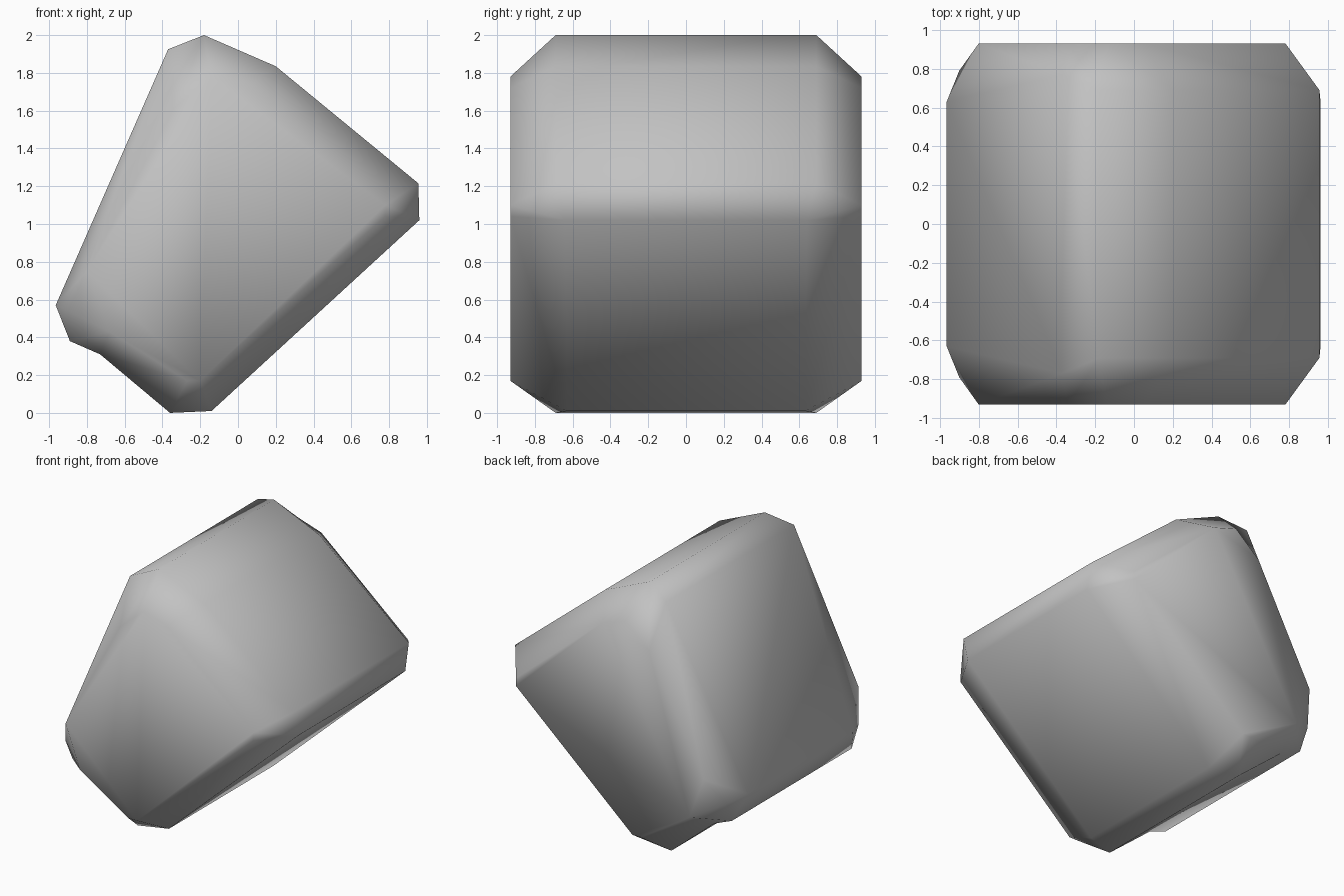
import bpy
import bmesh

default_cube = bpy.data.objects.get("Cube")
if default_cube:
    bpy.data.objects.remove(default_cube, do_unlink=True)

# Plain grey stone
stone = bpy.data.materials.new("stone grey")
stone.use_nodes = True
grey = (0.54, 0.54, 0.54, 1)
stone.diffuse_color = grey
bsdf = stone.node_tree.nodes["Principled BSDF"]
bsdf.inputs["Base Color"].default_value = grey
bsdf.inputs["Roughness"].default_value = 0.9

# Each corner: outline (x, z) and its half depth, then end (x, z) and its half depth
FLAT = 0.93
KNOB = 8
corners = [
    ((-0.36, 0.00), 0.69, (-0.27, 0.17), FLAT),
    ((-0.14, 0.01), 0.63, (-0.20, 0.17), FLAT),
    ((0.96, 1.02), 0.64, (0.78, 1.04), FLAT),
    ((0.955, 1.215), 0.69, (0.78, 1.10), FLAT),
    ((0.20, 1.835), 0.69, (0.05, 1.72), FLAT),
    ((-0.18, 2.00), 0.69, (-0.14, 1.78), FLAT),
    ((-0.37, 1.925), 0.77, (-0.34, 1.61), FLAT),
    ((-0.965, 0.57), 0.63, (-0.80, 0.75), FLAT),
    ((-0.89, 0.38), 0.72, (-0.90, 0.54), 0.79),
    ((-0.73, 0.31), 0.70, (-0.68, 0.43), FLAT),
]
count = len(corners)
bm = bmesh.new()


def ring(side, is_end):
    verts = []
    for outline, depth, end, end_depth in corners:
        x, z = end if is_end else outline
        verts.append(bm.verts.new((x, side * (end_depth if is_end else depth), z)))
    return verts


def bridge(a, b):
    for i in range(count):
        j = (i + 1) % count
        bm.faces.new((a[i], a[j], b[j], b[i]))


# Long sides, then the chamfer and flat face at each end
outlines = {side: ring(side, False) for side in (-1, 1)}
bridge(outlines[-1], outlines[1])
for side, outline in outlines.items():
    end = ring(side, True)
    bridge(outline, end)
    bm.faces.new(end[KNOB - 1:KNOB + 2])
    bm.faces.new(end[:KNOB] + end[KNOB + 1:])

bmesh.ops.recalc_face_normals(bm, faces=bm.faces)
for face in bm.faces:
    face.smooth = True

# Tilted, chamfered block
mesh = bpy.data.meshes.new("tilted_block")
bm.to_mesh(mesh)
bm.free()
mesh.materials.append(stone)
block = bpy.data.objects.new("tilted_block", mesh)
bpy.context.collection.objects.link(block)
